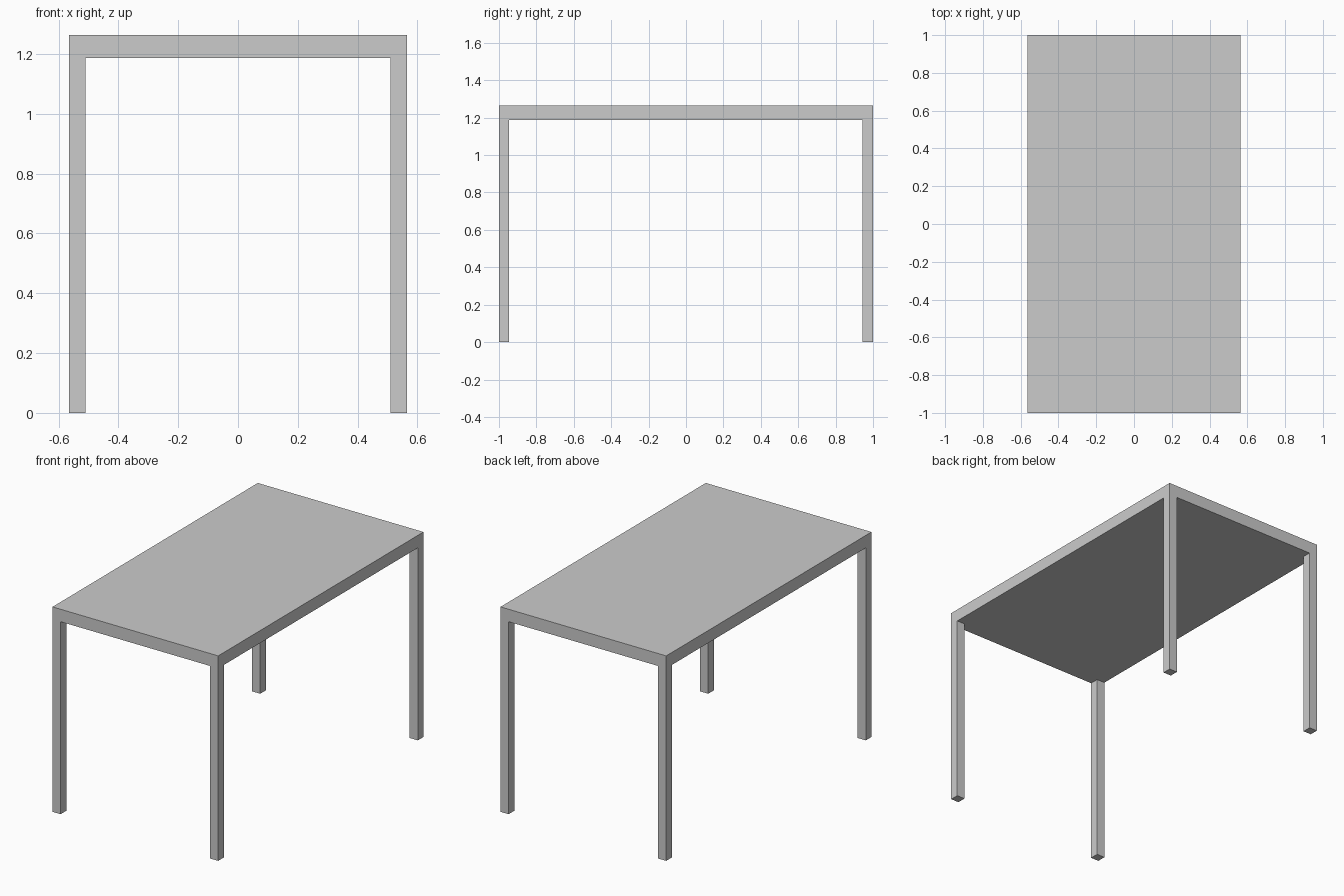
import bpy

if "Cube" in bpy.data.objects:
    bpy.data.objects.remove(bpy.data.objects["Cube"])

W, D, H = 1.13, 2.0, 1.264   # overall size
TOP = 0.077                  # tabletop thickness
LEG = 0.055                  # square leg section


def box(name, size, center):
    bpy.ops.mesh.primitive_cube_add(size=1, location=center)
    obj = bpy.context.object
    obj.name = name
    obj.scale = size
    bpy.ops.object.transform_apply(location=False, rotation=False, scale=True)
    return obj


# Solid slab top
box("tabletop", (W, D, TOP), (0, 0, H - TOP / 2))

# Four corner legs, flush with the top's edges
leg_h = H - TOP
for side, sx in (("left", -1), ("right", 1)):
    for end, sy in (("front", -1), ("back", 1)):
        box(f"{end}_{side}_leg", (LEG, LEG, leg_h),
            (sx * (W - LEG) / 2, sy * (D - LEG) / 2, leg_h / 2))
